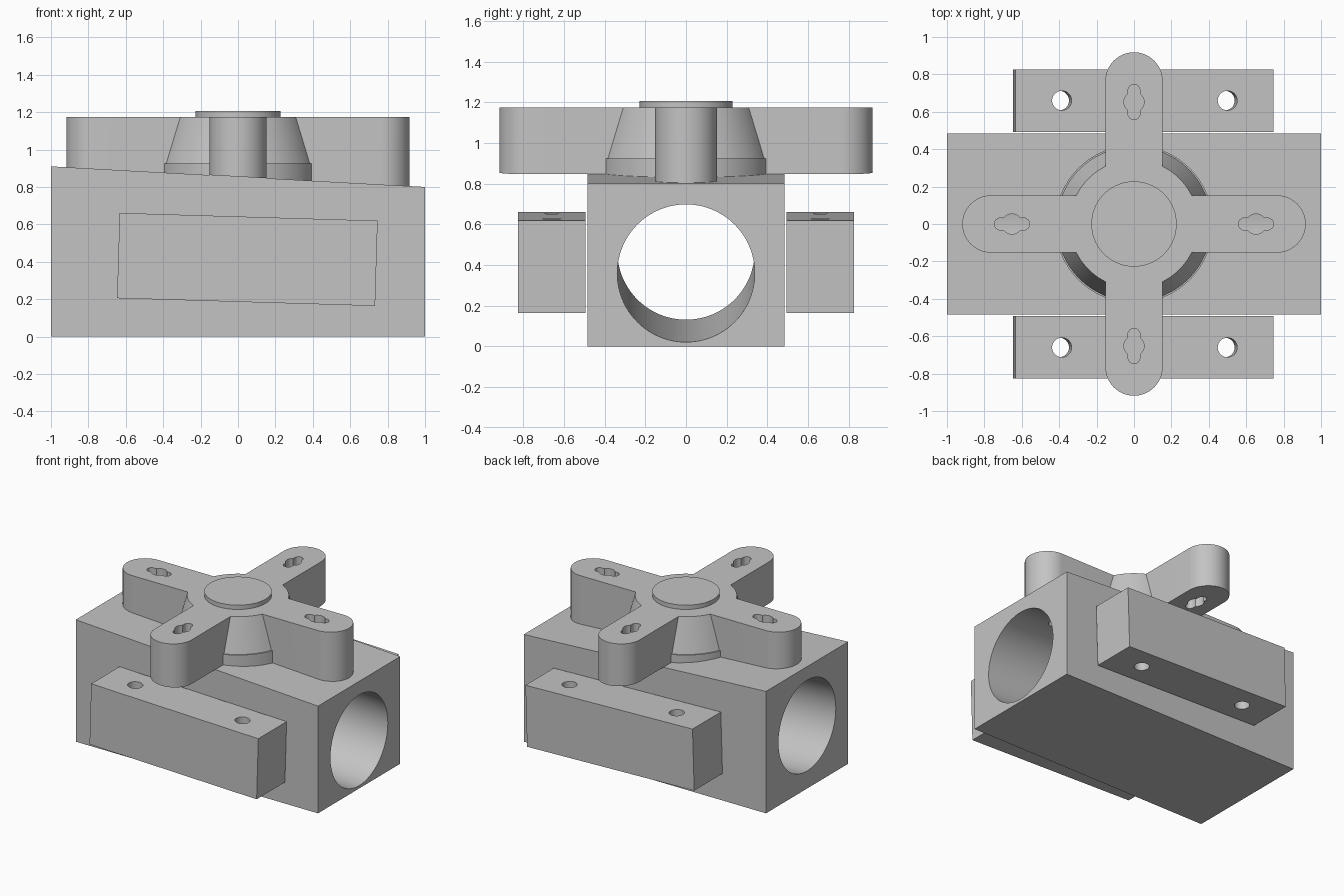
import bpy, bmesh
from math import pi, cos, sin, asin, atan2
from mathutils import Euler, Vector

cube = bpy.data.objects.get("Cube")
if cube:
    bpy.data.objects.remove(cube, do_unlink=True)

grey = bpy.data.materials.new("light grey")
grey.use_nodes = True
grey.diffuse_color = (0.55, 0.55, 0.55, 1)
grey.node_tree.nodes["Principled BSDF"].inputs["Base Color"].default_value = grey.diffuse_color

TILT = 0.055            # fall of the block top per unit of x


def slope(x, lift=0.0):
    return 0.855 - TILT * x + lift


def arc(cx, cy, r, a0, a1, n):
    return [(cx + r * cos(a0 + (a1 - a0) * i / n), cy + r * sin(a0 + (a1 - a0) * i / n))
            for i in range(n + 1)]


def circle(r, n=96):
    return arc(0, 0, r, 0, 2 * pi, n)[:-1]


def rectangle(hx, hy):
    return [(-hx, -hy), (hx, -hy), (hx, hy), (-hx, hy)]


def turn(points, a):
    return [(x * cos(a) - y * sin(a), x * sin(a) + y * cos(a)) for x, y in points]


def loft(name, rings, loc=(0, 0, 0), rot=(0, 0, 0)):
    """Solid through outlines; each ring is (outline, height or height rule)."""
    bm = bmesh.new()
    loops = [[bm.verts.new((x, y, h(x) if callable(h) else h)) for x, y in pts]
             for pts, h in rings]
    n = len(loops[0])
    for low, high in zip(loops, loops[1:]):
        for i in range(n):
            j = (i + 1) % n
            bm.faces.new((low[i], low[j], high[j], high[i]))
    bm.faces.new(loops[0][::-1])
    bm.faces.new(loops[-1])
    bmesh.ops.recalc_face_normals(bm, faces=bm.faces)
    mesh = bpy.data.meshes.new(name)
    bm.to_mesh(mesh)
    bm.free()
    mesh.materials.append(grey)
    obj = bpy.data.objects.new(name, mesh)
    obj.location, obj.rotation_euler = loc, rot
    bpy.context.collection.objects.link(obj)
    return obj


def combine(obj, tools, operation="DIFFERENCE"):
    for tool in tools:
        mod = obj.modifiers.new("combine", "BOOLEAN")
        mod.operation, mod.solver, mod.object = operation, "EXACT", tool
    bpy.context.view_layer.update()
    graph = bpy.context.evaluated_depsgraph_get()
    mesh = bpy.data.meshes.new_from_object(obj.evaluated_get(graph))
    obj.modifiers.clear()
    obj.data = mesh


def discard(tools):
    for tool in tools:
        bpy.data.objects.remove(tool, do_unlink=True)


# Keyhole cutters, one for each arm
R, W, D = 0.054, 0.032, 0.062
a = asin(W / R)
half = arc(D, 0, W, -pi / 2, pi / 2, 12) + arc(0, 0, R, a, pi - a, 16)
keyhole = half + turn(half, pi)
keyholes = []
for k in range(4):
    t = k * pi / 2
    keyholes.append(loft("keyhole_cutter", [(turn(keyhole, t), 0.5), (turn(keyhole, t), 1.4)],
                         (0.652 * cos(t), 0.652 * sin(t), 0)))

# Main block with a sloping top and a bore parallel to it
foot = rectangle(1, 0.485)
block = loft("block", [(foot, 0), (foot, slope)])
bore = loft("bore_cutter", [(circle(0.338), -1.5), (circle(0.338), 1.5)],
            (0, 0, 0.415), (0, pi / 2 + atan2(TILT, 1), 0))
combine(block, [bore] + keyholes)

# Four-armed bracket merged with its conical hub
HALF, REACH, TOP = 0.153, 0.918, 1.175
cross = []
for k in range(4):
    arm = arc(REACH - HALF, 0, HALF, -pi / 2, pi / 2, 32) + [(HALF, HALF)]
    cross += turn(arm, k * pi / 2)
bracket = loft("bracket", [(cross, slope), (cross, TOP)])
hub = loft("hub", [(circle(0.422), lambda x: slope(x, -0.02)), (circle(0.422), 0.925),
                   (circle(0.413), 0.925), (circle(0.344), TOP)])
combine(bracket, [hub], "UNION")
combine(bracket, keyholes)

# Round cap on the hub
cap = loft("hub_cap", [(circle(0.228), TOP - 0.01), (circle(0.228), 1.207)])

# Tilted side rails, each with two bolt holes
parts = [block, bracket, cap]
cutters = [bore, hub] + keyholes
tilt = Euler((0, 0.03, 0))
for side, name in ((-1, "front_rail"), (1, "back_rail")):
    centre = Vector((0.05, side * 0.66, 0.4125))
    body = rectangle(0.69, 0.167)
    rail = loft(name, [(body, -0.228), (body, 0.228)], centre, tilt)
    holes = []
    for dx in (-0.443, 0.443):
        spot = centre + tilt.to_matrix() @ Vector((dx, 0, 0))
        holes.append(loft("bolt_hole_cutter", [(circle(0.052, 48), -0.5), (circle(0.052, 48), 0.5)],
                          spot, tilt))
    combine(rail, holes)
    cutters += holes
    parts.append(rail)

discard(cutters)

# Smooth the round walls and keep the edges sharp
bpy.ops.object.select_all(action="DESELECT")
for obj in parts:
    obj.select_set(True)
bpy.context.view_layer.objects.active = block
bpy.ops.object.shade_smooth_by_angle(angle=0.45)
